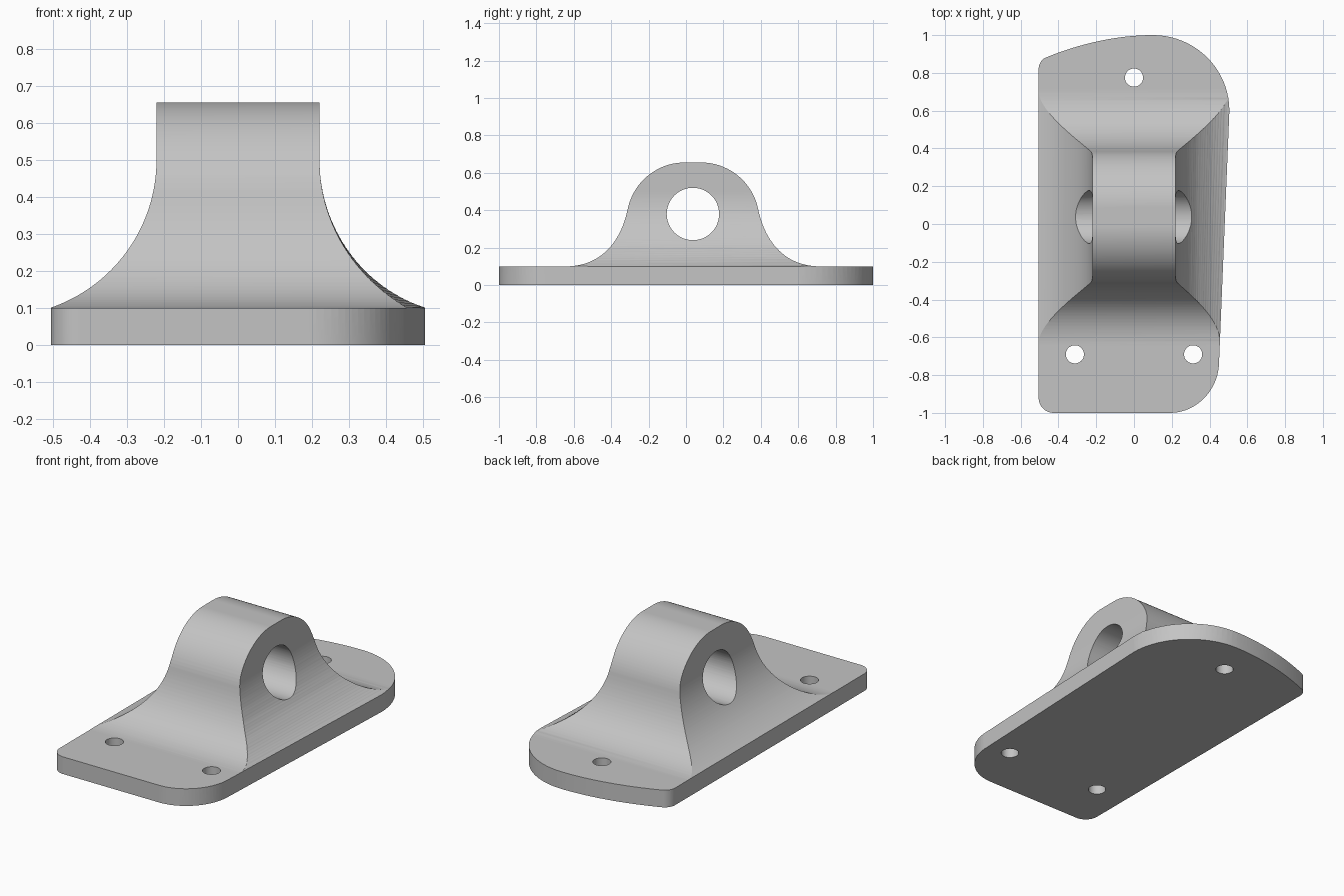
import bpy, bmesh, math
from mathutils import Vector, Matrix

cube = bpy.data.objects.get("Cube")
if cube:
    bpy.data.objects.remove(cube, do_unlink=True)

grey = bpy.data.materials.new("plain_grey")
grey.use_nodes = True
colour = (0.55, 0.55, 0.55, 1)
grey.diffuse_color = colour
grey.node_tree.nodes["Principled BSDF"].inputs["Base Color"].default_value = colour


def curve(a, b, c, d, n=24):
    """Points of a cubic curve, without its first point."""
    a, b, c, d = (Vector(p) for p in (a, b, c, d))
    pts = []
    for i in range(1, n + 1):
        t = i / n
        s = 1 - t
        pts.append(tuple(a * s**3 + b * 3 * s * s * t + c * 3 * s * t * t + d * t**3))
    return pts


def corner(a, tip, b, n=20):
    """Rounded corner from a to b around the sharp point tip."""
    a, tip, b = Vector(a), Vector(tip), Vector(b)
    k = 0.5523
    return [tuple(a)] + curve(a, a.lerp(tip, k), b.lerp(tip, k), b, n)


def loft(name, ring_a, ring_b):
    """Closed solid between two matching rings of points."""
    bm = bmesh.new()
    a = [bm.verts.new(p) for p in ring_a]
    b = [bm.verts.new(p) for p in ring_b]
    bm.faces.new(a)
    bm.faces.new(b[::-1])
    sides = []
    for i in range(len(a)):
        j = (i + 1) % len(a)
        sides.append(bm.faces.new((a[j], a[i], b[i], b[j])))
    bmesh.ops.triangulate(bm, faces=sides)
    bmesh.ops.recalc_face_normals(bm, faces=bm.faces)
    return to_object(name, bm)


def cylinder(name, radius, depth, matrix):
    bm = bmesh.new()
    bmesh.ops.create_cone(bm, cap_ends=True, segments=64, radius1=radius,
                          radius2=radius, depth=depth, matrix=matrix)
    return to_object(name, bm)


def to_object(name, bm):
    mesh = bpy.data.meshes.new(name)
    bm.to_mesh(mesh)
    bm.free()
    mesh.materials.append(grey)
    ob = bpy.data.objects.new(name, mesh)
    bpy.context.collection.objects.link(ob)
    return ob


def combine(ob, tool, operation):
    mod = ob.modifiers.new(operation, 'BOOLEAN')
    mod.operation = operation
    mod.solver = 'EXACT'
    mod.object = tool
    bpy.context.view_layer.objects.active = ob
    bpy.ops.object.modifier_apply(modifier=mod.name)
    bpy.data.objects.remove(tool, do_unlink=True)


# Plate outline, raised high enough to hold the whole bracket
outline = corner((-0.505, -0.92), (-0.505, -1), (-0.425, -1))
outline += corner((0.19, -1), (0.44, -1), (0.45, -0.74))
outline += corner((0.505, 0.6), (0.505, 1), (0.1, 1))
outline += curve((0.1, 1), (-0.1, 1), (-0.3, 0.95), (-0.47, 0.88))
outline += curve((-0.47, 0.88), (-0.49, 0.87), (-0.505, 0.845), (-0.505, 0.82), 10)
bracket = loft("mounting_bracket", [(x, y, 0) for x, y in outline],
               [(x, y, 0.9) for x, y in outline])

# Side profile: rounded lug flowing down into the flat plate
PLATE, MID = 0.1, 0.037
half = [(0.05, 0.655)]
half += curve(half[0], (0.18, 0.655), (0.32, 0.56), (0.35, 0.4))
half += curve((0.35, 0.4), (0.39, 0.22), (0.50, PLATE), (0.68, PLATE))
half += [(1.2, PLATE), (1.2, -0.1)]
profile = [(MID - d, z) for d, z in reversed(half)] + [(MID + d, z) for d, z in half]
lug = loft("lug_shape", [(-1, y, z) for y, z in profile],
           [(1, y, z) for y, z in profile])
combine(bracket, lug, 'INTERSECT')


# Front profile: upright cheeks flaring out to the plate edges
def flank(base, top=0.22, start=0.5):
    width, drop = base - top, start - PLATE
    r = (width**2 + drop**2) / (2 * width)
    end = math.asin(drop / r)
    pts = [(top, 0.8)]
    for i in range(33):
        t = end * i / 32
        pts.append((top + r - r * math.cos(t), start - r * math.sin(t)))
    return pts + [(0.7, PLATE), (0.7, -0.1)]


def section(y, right_base):
    left = [(-x, y, z) for x, z in reversed(flank(0.507))]
    return left + [(x, y, z) for x, z in flank(right_base)]


combine(bracket, loft("flank_shape", section(-1.2, 0.434), section(1.2, 0.53)), 'INTERSECT')

# Pin bore and screw holes
turn = Matrix.Rotation(math.pi / 2, 4, 'Y')
combine(bracket, cylinder("pin_bore", 0.14, 3,
                          Matrix.Translation((0, MID, 0.38)) @ turn), 'DIFFERENCE')
for x, y in ((0, 0.775), (-0.313, -0.69), (0.313, -0.69)):
    combine(bracket, cylinder("screw_hole", 0.048, 1,
                              Matrix.Translation((x, y, 0))), 'DIFFERENCE')

# Smooth curved walls, crisp edges
bpy.ops.object.select_all(action='DESELECT')
bracket.select_set(True)
bpy.context.view_layer.objects.active = bracket
bpy.ops.object.shade_smooth_by_angle(angle=math.radians(20))
weighted = bracket.modifiers.new("weighted_normals", 'WEIGHTED_NORMAL')
weighted.keep_sharp = True
